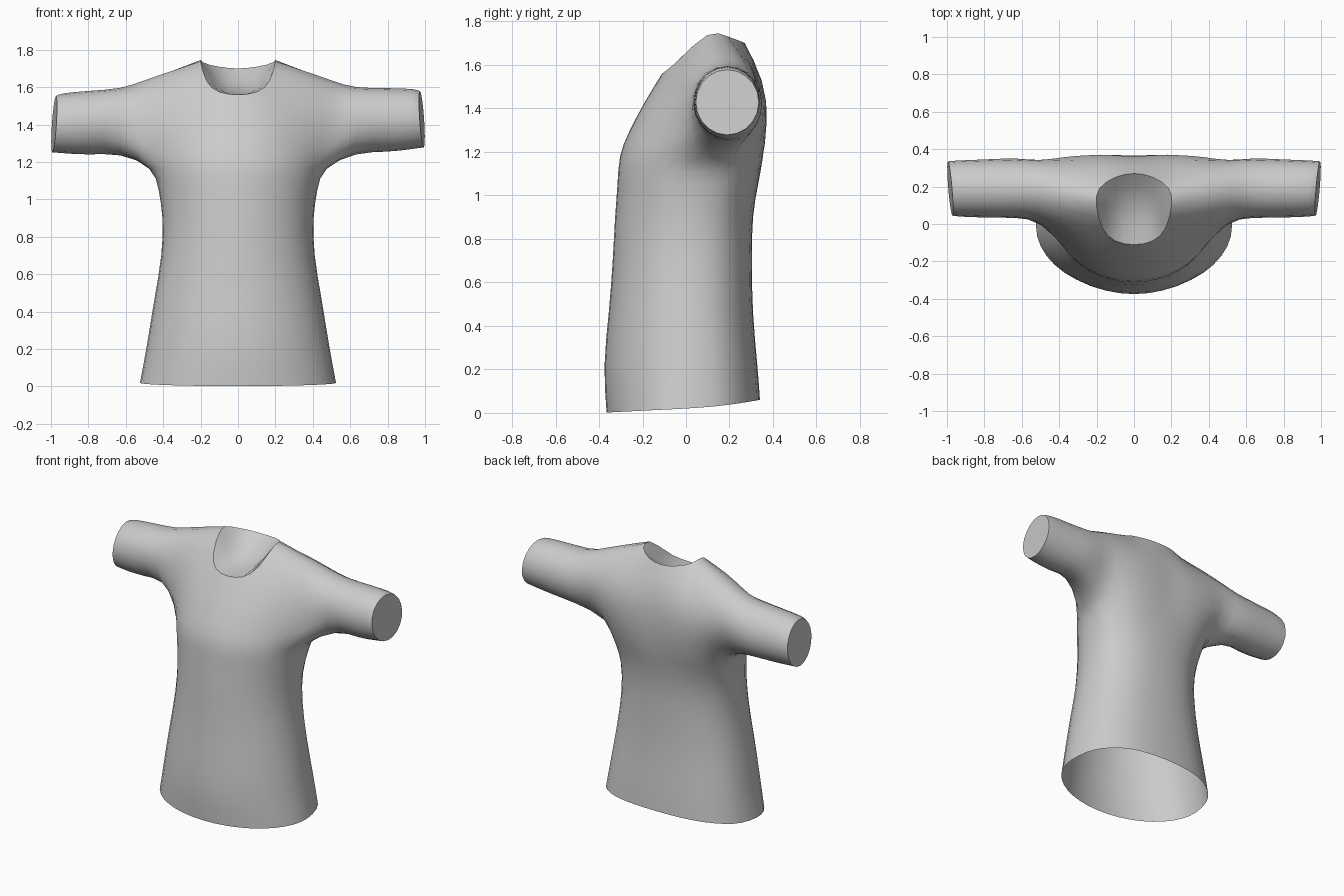
import bpy, bmesh
from math import sin, cos, radians
from mathutils import Vector

if "Cube" in bpy.data.objects:
    bpy.data.objects.remove(bpy.data.objects["Cube"])

bm = bmesh.new()
crease = bm.edges.layers.float.new("crease_edge")


def vert(x, y, z):
    return bm.verts.new((x, y, z))


def strip(a, b, closed=False):
    """Quads between two point rows."""
    n = len(a)
    for i in range(n if closed else n - 1):
        k = (i + 1) % n
        bm.faces.new((a[i], a[k], b[k], b[i]))


def sharpen(points, closed=False):
    """Crease the edges along a row of points."""
    for a, b in zip(points, points[1:] + (points[:1] if closed else [])):
        bm.edges.get((a, b))[crease] = 1.0


# Yoke, right half: rows run up the chest, over the shoulder and down the back.
# Row 4 dips inside the neckline to close it; the last column is the armhole.
yoke = [
    [(0, -.303, 1.18), (.13, -.288, 1.18), (.25, -.237, 1.18), (.355, -.152, 1.17), (.44, -.03, 1.17)],
    [(0, -.262, 1.29), (.12, -.248, 1.29), (.24, -.20, 1.29), (.37, -.115, 1.28), (.50, .0, 1.28)],
    [(0, -.195, 1.42), (.11, -.183, 1.42), (.22, -.145, 1.43), (.37, -.065, 1.42), (.51, .01, 1.42)],
    [(0, -.11, 1.56), (.10, -.09, 1.575), (.17, -.02, 1.635), (.36, .02, 1.60), (.51, .06, 1.56)],
    [(0, .10, 1.59), (.10, .10, 1.61), (.20, .10, 1.74), (.36, .13, 1.683), (.51, .17, 1.635)],
    [(0, .27, 1.70), (.10, .25, 1.71), (.185, .19, 1.73), (.36, .245, 1.655), (.51, .275, 1.595)],
    [(0, .345, 1.53), (.12, .348, 1.53), (.24, .345, 1.53), (.37, .34, 1.51), (.51, .337, 1.49)],
    [(0, .365, 1.33), (.12, .37, 1.33), (.24, .366, 1.33), (.37, .352, 1.33), (.50, .325, 1.35)],
    [(0, .35, 1.16), (.13, .35, 1.16), (.26, .335, 1.16), (.37, .285, 1.16), (.45, .22, 1.18)],
]
yoke = [[vert(*p) for p in row] for row in yoke]
for a, b in zip(yoke, yoke[1:]):
    strip(a, b)
armpit = vert(.475, .10, 1.165)
sharpen(yoke[3][:3] + [yoke[4][2]] + yoke[5][2::-1])

# Body: half rings from front centre to back centre, open at the hem
# (height, half width, front y, back y, side y, back roundness)
body = [(.02, .524, -.365, .34, -.01, .82), (.22, .487, -.375, .328, 0, .82),
        (.46, .448, -.355, .308, 0, .85), (.70, .410, -.337, .303, .01, .85),
        (.90, .404, -.326, .308, .03, .85), (1.05, .425, -.315, .332, .06, .80)]
rings = []
for n, (z, w, front, back, side, q) in enumerate(body):
    ring = []
    for i in range(11):
        a = radians(18 * i)
        if i > 5:
            x, y = w * max(sin(a), 0) ** q, side + (back - side) * (-cos(a)) ** q
        else:
            x, y = w * sin(a), side + (front - side) * cos(a)
        x = x if 0 < i < 10 else 0
        # The hem rises towards the back
        ring.append(vert(x, y, z + (.05 * y + .2 * y * y * (y > 0) if n == 0 else 0)))
    rings.append(ring)
rings.append(yoke[0] + [armpit] + yoke[8][::-1])
for a, b in zip(rings, rings[1:]):
    strip(a, b)

# Sleeve: ten-sided rings from the armhole to the cuff (x, centre z, y radius, z radius)
loop = [armpit] + [row[4] for row in yoke]
for x, cz, ry, rz in [(.63, 1.42, .16, .18), (.80, 1.425, .155, .17), (.93, 1.43, .15, .16), (.983, 1.428, .145, .15)]:
    ring = []
    for i in range(10):
        a = radians(-90 - 36 * i)
        tilt = (.012 * cos(a) - .010 * sin(a)) if x > .95 else 0
        ring.append(vert(x + tilt, .19 + ry * cos(a), cz + rz * sin(a)))
    strip(loop, ring, True)
    loop = ring
bm.faces.new(loop)
sharpen(loop, True)

bmesh.ops.recalc_face_normals(bm, faces=bm.faces)
mesh = bpy.data.meshes.new("shirt")
bm.to_mesh(mesh)
bm.free()
shirt = bpy.data.objects.new("shirt", mesh)
bpy.context.collection.objects.link(shirt)
bpy.context.view_layer.objects.active = shirt
shirt.select_set(True)

mirror = shirt.modifiers.new("mirror", "MIRROR")
mirror.use_clip = True
sub = shirt.modifiers.new("smooth", "SUBSURF")
sub.levels = sub.render_levels = 1

# Push the cage outward so the smoothed surface passes through the given points
target = [v.co.copy() for v in mesh.vertices]
for _ in range(3):
    dg = bpy.context.evaluated_depsgraph_get()
    got = [v.co.copy() for v in shirt.evaluated_get(dg).data.vertices[:len(target)]]
    for v, t, g in zip(mesh.vertices, target, got):
        d = (t - g) * .9
        if d.length < .08:
            v.co += Vector((0 if t.x == 0 else d.x, d.y, d.z))
    mesh.update()
    shirt.update_tag()
    bpy.context.view_layer.update()

bpy.ops.object.convert(target="MESH")

# The left sleeve droops slightly
for v in shirt.data.vertices:
    if v.co.x < -.55:
        v.co.z += .06 * (v.co.x + .55)

bpy.ops.object.shade_smooth_by_angle(angle=radians(40))
